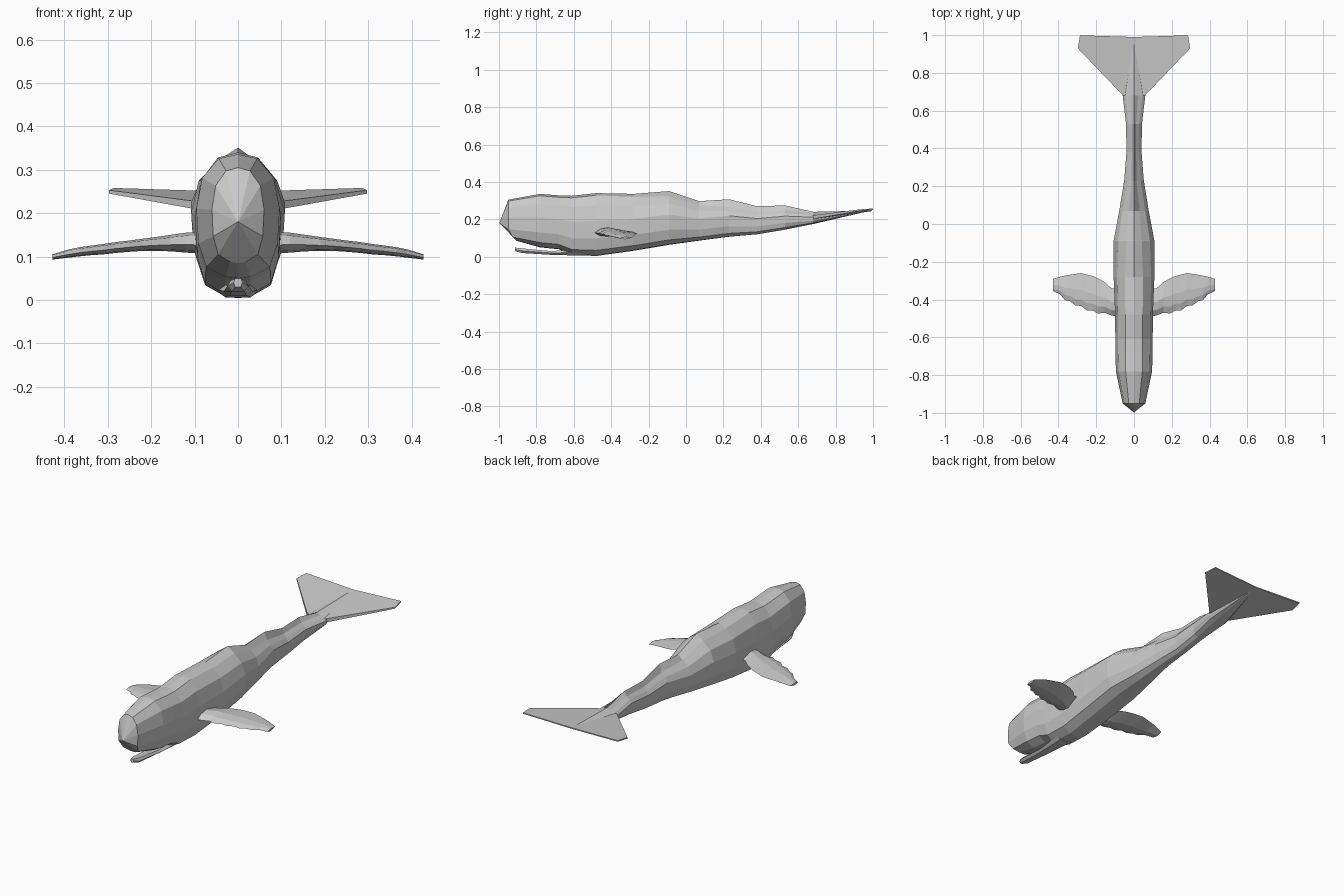
import bpy, bmesh

skin = bpy.data.materials.new("whale grey")
skin.diffuse_color = (0.6, 0.6, 0.6, 1)


def finish(name, bm, mirror=False):
    """Turn a bmesh into a flat shaded object, optionally mirrored across x."""
    bmesh.ops.remove_doubles(bm, verts=bm.verts, dist=0.0002)
    bmesh.ops.recalc_face_normals(bm, faces=bm.faces)
    mesh = bpy.data.meshes.new(name)
    bm.to_mesh(mesh)
    bm.free()
    mesh.materials.append(skin)
    ob = bpy.data.objects.new(name, mesh)
    bpy.context.collection.objects.link(ob)
    if mirror:
        mod = ob.modifiers.new("mirror", 'MIRROR')
        mod.use_mirror_merge = False
    return ob


def loft(rings, start=None, end=None):
    """Skin closed rings; each end is a fan to a point or a plain cap."""
    bm = bmesh.new()
    loops = [[bm.verts.new(p) for p in r] for r in rings]
    n = len(loops[0])
    for a, b in zip(loops, loops[1:]):
        for i in range(n):
            j = (i + 1) % n
            bm.faces.new((a[i], a[j], b[j], b[i]))
    for loop, tip in ((loops[0], start), (loops[-1], end)):
        if tip:
            v = bm.verts.new(tip)
            for i in range(n):
                bm.faces.new((loop[i], loop[(i + 1) % n], v))
        else:
            bm.faces.new(loop)
    return bm


def mirrored_ring(half):
    """Complete a half section whose first and last points lie on x = 0."""
    return half + [(-x, y, z) for x, y, z in half[-2:0:-1]]


# Body stations: y, half width, top, bottom, ridge sharpness 0..1
stations = [
    (-0.95, 0.060, 0.305, 0.085, 0.0),
    (-0.78, 0.096, 0.336, 0.050, 0.0),
    (-0.68, 0.098, 0.328, 0.040, 0.0),
    (-0.61, 0.099, 0.326, 0.010, 0.0),
    (-0.48, 0.100, 0.340, 0.004, 0.0),
    (-0.28, 0.108, 0.336, 0.032, 0.1),
    (-0.09, 0.108, 0.351, 0.064, 0.4),
    (0.07, 0.078, 0.297, 0.086, 0.4),
    (0.23, 0.052, 0.307, 0.107, 1.0),
    (0.38, 0.040, 0.270, 0.120, 0.9),
    (0.53, 0.042, 0.274, 0.145, 1.0),
    (0.68, 0.060, 0.240, 0.175, 0.5),
]


def body_ring(y, w, top, bottom, ridge):
    h = top - bottom
    shape = [(0, 1), (0.46 - 0.2 * ridge, 0.965 - 0.17 * ridge),
             (0.86 - 0.2 * ridge, 0.81 - 0.13 * ridge), (1, 0.56),
             (0.95, 0.28), (0.76, 0.09), (0.3, 0.012), (0, 0)]
    pts = [(w * fx, y, bottom + h * fz) for fx, fz in shape]
    if y < -0.9:  # chin slopes backwards
        pts = [(x, y + max(0, 0.13 - z), z) for x, y, z in pts]
    return mirrored_ring(pts)


finish("body", loft([body_ring(*s) for s in stations],
                    start=(0, -0.998, 0.18), end=(0, 0.99, 0.247)))

# Thin lower jaw: y, half width, top, bottom
jaw = [(-0.915, 0.010, 0.049, 0.030), (-0.88, 0.024, 0.045, 0.020),
       (-0.72, 0.033, 0.030, 0.010), (-0.56, 0.050, 0.042, 0.006)]
finish("lower_jaw", loft([mirrored_ring(
    [(0, y, t), (w * 0.7, y, t), (w, y, (t + b) / 2), (w * 0.6, y, b), (0, y, b)])
    for y, w, t, b in jaw]))

# Flipper with a scalloped front edge: x, front y, rear y, middle z, thickness
fins = [(0.085, -0.490, -0.345, 0.132, 0.050), (0.12, -0.484, -0.340, 0.132, 0.046),
        (0.155, -0.470, -0.308, 0.131, 0.038), (0.19, -0.474, -0.288, 0.129, 0.032),
        (0.22, -0.458, -0.275, 0.127, 0.028), (0.25, -0.457, -0.268, 0.124, 0.026),
        (0.28, -0.434, -0.260, 0.121, 0.025), (0.31, -0.431, -0.264, 0.117, 0.024),
        (0.34, -0.409, -0.269, 0.114, 0.022), (0.365, -0.403, -0.273, 0.111, 0.021),
        (0.39, -0.373, -0.279, 0.107, 0.019), (0.428, -0.355, -0.290, 0.099, 0.012)]


def fin_ring(x, front, rear, z, t):
    c = rear - front
    return [(x, front, z - 0.1 * t), (x, front + 0.2 * c, z + 0.35 * t),
            (x, front + 0.5 * c, z + 0.5 * t), (x, rear, z + 0.15 * t),
            (x, front + 0.5 * c, z - 0.5 * t), (x, front + 0.2 * c, z - 0.4 * t)]


finish("flippers", loft([fin_ring(*f) for f in fins]), mirror=True)

# Tail fluke, thicker at its root
outline = [(0, 0.68, 0.212, 0.010), (0.058, 0.68, 0.212, 0.010),
           (0.297, 0.93, 0.249, 0.004), (0.286, 0.999, 0.255, 0.003),
           (0, 0.99, 0.246, 0.003)]
finish("tail_fluke", loft([[(x, y, z + s * t) for x, y, z, t in outline]
                           for s in (-1, 1)]), mirror=True)
